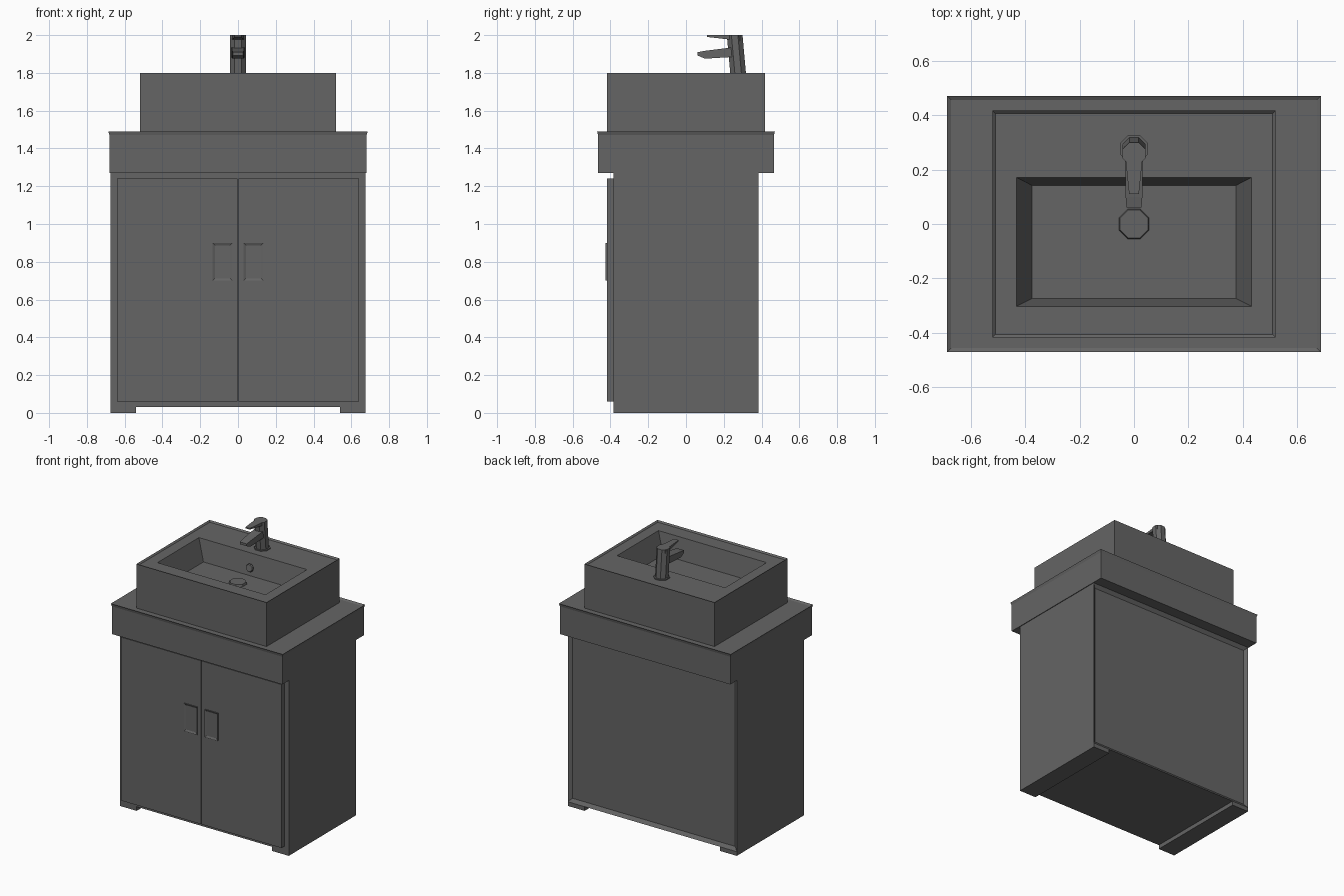
import bpy, bmesh, math
from mathutils import Matrix, Vector

if "Cube" in bpy.data.objects:
    bpy.data.objects.remove(bpy.data.objects["Cube"])

FRONT, BACK, TOP = Vector((0, -1, 0)), Vector((0, 1, 0)), Vector((0, 0, 1))

shade = 0.13
plain_grey = bpy.data.materials.new("plain grey")
plain_grey.use_nodes = True
plain_grey.diffuse_color = (shade, shade, shade, 1)
shader = plain_grey.node_tree.nodes["Principled BSDF"]
shader.inputs["Base Color"].default_value = plain_grey.diffuse_color


def finish(name, bm):
    """Turn a bmesh into a named, coloured object."""
    bmesh.ops.recalc_face_normals(bm, faces=bm.faces)
    mesh = bpy.data.meshes.new(name)
    bm.to_mesh(mesh)
    bm.free()
    mesh.materials.append(plain_grey)
    obj = bpy.data.objects.new(name, mesh)
    bpy.context.collection.objects.link(obj)
    return obj


def block_mesh(x_range, y_range, z_range):
    """Box mesh spanning three ranges."""
    bm = bmesh.new()
    bmesh.ops.create_cube(bm, size=1)
    ranges = (x_range, y_range, z_range)
    for vert in bm.verts:
        vert.co = [min(r) if c < 0 else max(r) for c, r in zip(vert.co, ranges)]
    bm.normal_update()
    return bm


def side_of(bm, direction):
    return max(bm.faces, key=lambda face: face.normal.dot(direction))


def squash(face, factors, shift=Vector()):
    """Scale a face about its own centre, then move it."""
    centre = face.calc_center_median()
    for vert in face.verts:
        vert.co = centre + (vert.co - centre) * Vector(factors) + shift


def sink(bm, face, border, depth):
    """Inset a face and push it inwards."""
    bmesh.ops.inset_individual(bm, faces=[face], thickness=border, depth=-depth)


def block(name, x_range, y_range, z_range):
    return finish(name, block_mesh(x_range, y_range, z_range))


def mirrored(x_range, side):
    return [side * x for x in x_range]


def both_ways(half):
    return (-half, half)


# Main levels and half sizes shared by the parts
side_wall, depth_half = 0.675, 0.385
foot_top, cabinet_top, counter_top, basin_top = 0.03, 1.27, 1.49, 1.8
door_face = -0.418
body_span = both_ways(depth_half)

# Cabinet carcass with a recessed back panel
bm = block_mesh(both_ways(side_wall), body_span, (foot_top, cabinet_top))
sink(bm, side_of(bm, BACK), border=0.035, depth=0.018)
finish("cabinet", bm)

# Doors, handles and feet, one per side
for label, side in (("left", 1), ("right", -1)):
    block(label + "_door", mirrored((0.003, 0.64), side),
          (door_face, -depth_half), (foot_top * 2, cabinet_top - foot_top))
    block(label + "_foot", mirrored((0.54, side_wall), side),
          body_span, (0, foot_top))
    handle = block_mesh(mirrored((0.03, 0.135), side),
                        (door_face - 0.007, door_face), (0.7, 0.9))
    sink(handle, side_of(handle, FRONT), border=0.018, depth=0.006)
    finish(label + "_handle", handle)

# Counter with a flared lip around a shallow dished top
bm = block_mesh(both_ways(0.68), both_ways(0.466), (cabinet_top, counter_top - 0.02))
surface = side_of(bm, TOP)
sink(bm, surface, border=0, depth=-0.02)
squash(surface, (1.01, 1.01, 1))
sink(bm, surface, border=0.02, depth=0.008)
finish("counter", bm)

# Basin with a thin rim, a deck and a tapered bowl set towards the front
bm = block_mesh(both_ways(0.52), both_ways(0.417), (counter_top - 0.02, basin_top))
surface = side_of(bm, TOP)
sink(bm, surface, border=0.015, depth=0.01)
sink(bm, surface, border=0.11, depth=0)
squash(surface, (1, 0.72, 1), shift=FRONT * 0.066)
sink(bm, surface, border=0, depth=0.15)
squash(surface, (0.87, 0.88, 1))
finish("basin", bm)


def octagon(name, base_radius, top_radius, height, location):
    """Eight-sided drum standing on its location."""
    bm = bmesh.new()
    bmesh.ops.create_cone(bm, cap_ends=True, segments=8, depth=height,
                          radius1=base_radius, radius2=top_radius)
    turn = Matrix.Rotation(math.pi / 8, 4, "Z")
    lift = Matrix.Translation(TOP * height / 2)
    bmesh.ops.transform(bm, matrix=lift @ turn, verts=bm.verts)
    obj = finish(name, bm)
    obj.location = location
    return obj


# Drain plug on the bowl floor and overflow cap on the back wall
floor = basin_top - 0.16
octagon("drain_plug", 0.06, 0.055, 0.015, (0, 0, floor))
overflow = octagon("overflow_cap", 0.03, 0.025, 0.01, (0, 0.135, 1.7))
overflow.rotation_euler.x = math.radians(80)

# Tap flange and body, the body leaning forwards as it rises
deck = basin_top - 0.015
tap_y = 0.277
octagon("tap_flange", 0.055, 0.055, 0.012, (0, tap_y, deck))
body = octagon("tap_body", 0.045, 0.045, 2 - deck, (0, tap_y, deck))
for vert in body.data.vertices:
    vert.co.y -= vert.co.z * 0.09


def tapered_arm(name, half_width, y_range, z_range, factors, shift):
    """Bar that narrows towards its front end."""
    bm = block_mesh(both_ways(half_width), y_range, z_range)
    squash(side_of(bm, FRONT), factors, shift)
    return finish(name, bm)


# Spout reaching over the bowl, in two tapering lengths
bm = block_mesh(both_ways(0.034), (0.1, 0.26), (1.885, 1.937))
tip = side_of(bm, FRONT)
squash(tip, (0.9, 1, 0.8), shift=TOP * -0.015)
sink(bm, tip, border=0, depth=-0.04)
squash(tip, (0.9, 1, 0.4), shift=TOP * 0.005)
finish("tap_spout", bm)

# Flat lever on top of the tap
tapered_arm("tap_lever", 0.036, (0.11, 0.285), (1.97, 2),
            (0.5, 1, 0.3), TOP * 0.01)
